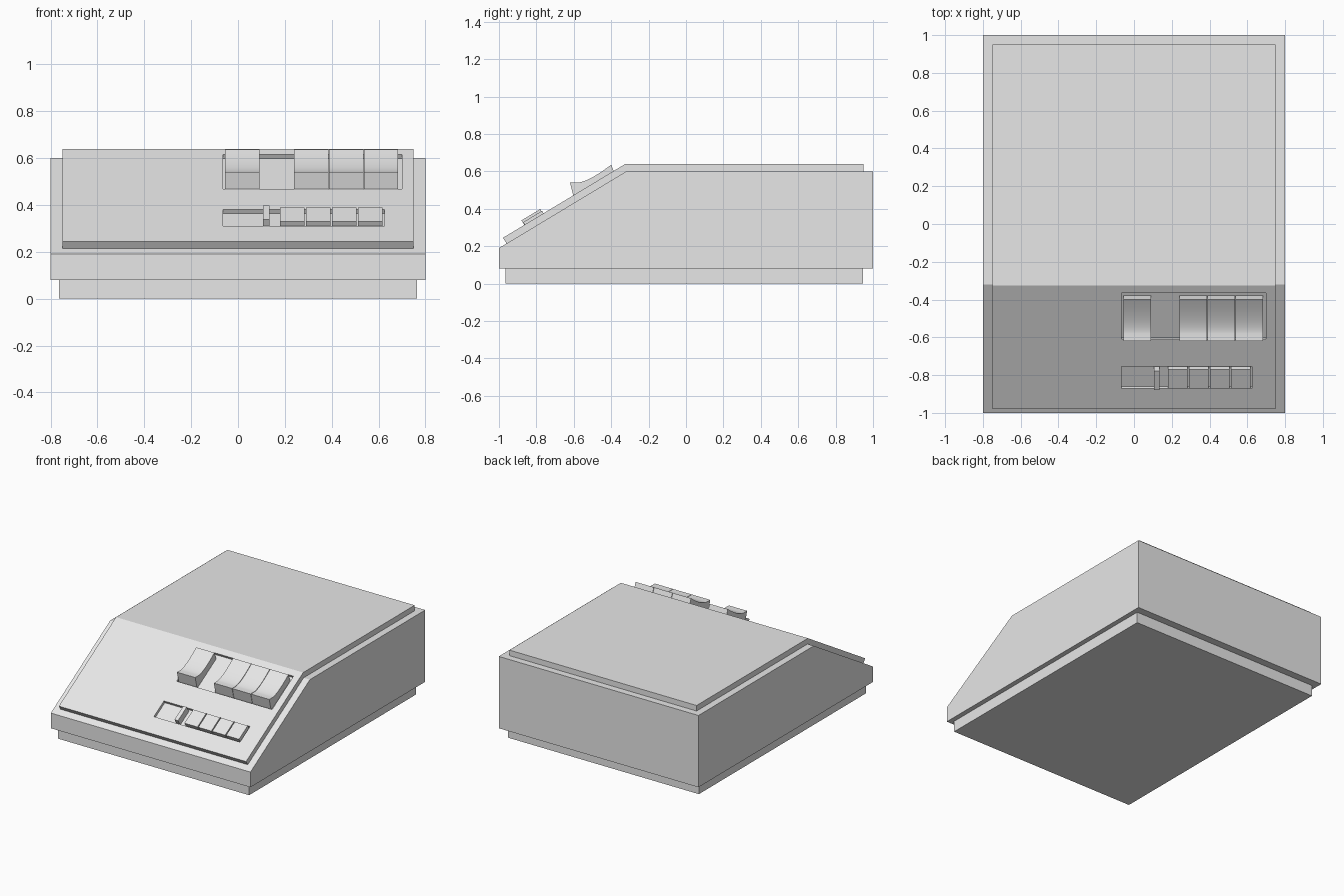
import bpy
import bmesh
import math
from mathutils import Vector

cube = bpy.data.objects.get("Cube")
if cube:
    bpy.data.objects.remove(cube, do_unlink=True)

grey = bpy.data.materials.new("light grey")
grey.use_nodes = True
GREY = (0.8, 0.8, 0.8, 1)
grey.diffuse_color = GREY
grey.node_tree.nodes["Principled BSDF"].inputs["Base Color"].default_value = GREY

# Sloped panel frame: a point on the panel and its normal in the side plane
PANEL = Vector((-0.325, 0.64))
SLOPE = 0.603
NORMAL = Vector((-SLOPE, 1)).normalized()


def on_panel(y, height):
    """Side-plane point above the panel spot at depth y."""
    spot = PANEL + Vector((1, SLOPE)) * (y - PANEL.x)
    return tuple(spot + NORMAL * height)


def extrude(name, profile, x0, x1):
    """Extrude a (y, z) profile from x0 to x1."""
    bm = bmesh.new()
    face = bm.faces.new([bm.verts.new((x0, y, z)) for y, z in profile])
    moved = bmesh.ops.extrude_face_region(bm, geom=[face])["geom"]
    verts = [v for v in moved if isinstance(v, bmesh.types.BMVert)]
    bmesh.ops.translate(bm, vec=(x1 - x0, 0, 0), verts=verts)
    bmesh.ops.recalc_face_normals(bm, faces=bm.faces)
    mesh = bpy.data.meshes.new(name)
    bm.to_mesh(mesh)
    bm.free()
    mesh.materials.append(grey)
    obj = bpy.data.objects.new(name, mesh)
    bpy.context.collection.objects.link(obj)
    return obj


def panel_block(name, x0, x1, y0, y1, low, high):
    """Box aligned with the sloped panel."""
    profile = [on_panel(y0, low), on_panel(y1, low),
               on_panel(y1, high), on_panel(y0, high)]
    return extrude(name, profile, x0, x1)


# Case: recessed base, wedge-fronted body, raised lid plate
extrude("base", [(-0.965, 0), (0.945, 0), (0.945, 0.08), (-0.965, 0.08)], -0.765, 0.765)
extrude("body", [(-1, 0.08), (1, 0.08), (1, 0.60), (-0.32, 0.60), (-1, 0.19)], -0.8, 0.8)
lid = extrude("lid_plate", [(-0.957, 0.212), (-0.315, 0.598), (0.95, 0.598),
                            (0.95, 0.64), tuple(PANEL), (-0.979, 0.245)], -0.75, 0.75)

# Two shallow slots cut into the panel
DEPTH = 0.02
for x0, x1, y0, y1 in [(-0.065, 0.70, -0.61, -0.365), (-0.065, 0.625, -0.87, -0.755)]:
    cutter = panel_block("slot_cutter", x0, x1, y0, y1, -DEPTH, 0.1)
    cutter.hide_render = True
    cut = lid.modifiers.new("slot", 'BOOLEAN')
    cut.operation = 'DIFFERENCE'
    cut.solver = 'EXACT'
    cut.object = cutter
    bpy.context.view_layer.objects.active = lid
    bpy.ops.object.modifier_apply(modifier=cut.name)
    bpy.data.objects.remove(cutter, do_unlink=True)

# Large keys with a concave finger scoop
scoop = []
START, BEND, END = Vector((-0.58, 0.54)), Vector((-0.52, 0.545)), Vector((-0.40, 0.636))
for i in range(13):
    t = i / 12
    scoop.append(tuple(START * (1 - t) ** 2 + BEND * 2 * t * (1 - t) + END * t * t))
key_profile = [on_panel(-0.608, -DEPTH), (-0.62, 0.54)] + scoop + [on_panel(-0.39, -DEPTH)]
for i, x in enumerate((-0.055, 0.24, 0.389, 0.538)):
    key = extrude(f"large_key_{i + 1}", key_profile, x, x + 0.146)
    bpy.ops.object.select_all(action='DESELECT')
    key.select_set(True)
    bpy.context.view_layer.objects.active = key
    bpy.ops.object.shade_smooth_by_angle(angle=math.radians(30))

# Row of small flat keys
for i in range(4):
    x = 0.18 + i * 0.111
    panel_block(f"small_key_{i + 1}", x, x + 0.104, -0.862, -0.762, -DEPTH, 0.015)

# Slim upright switch
panel_block("slim_switch", 0.107, 0.135, -0.865, -0.765, -DEPTH, 0.028)
